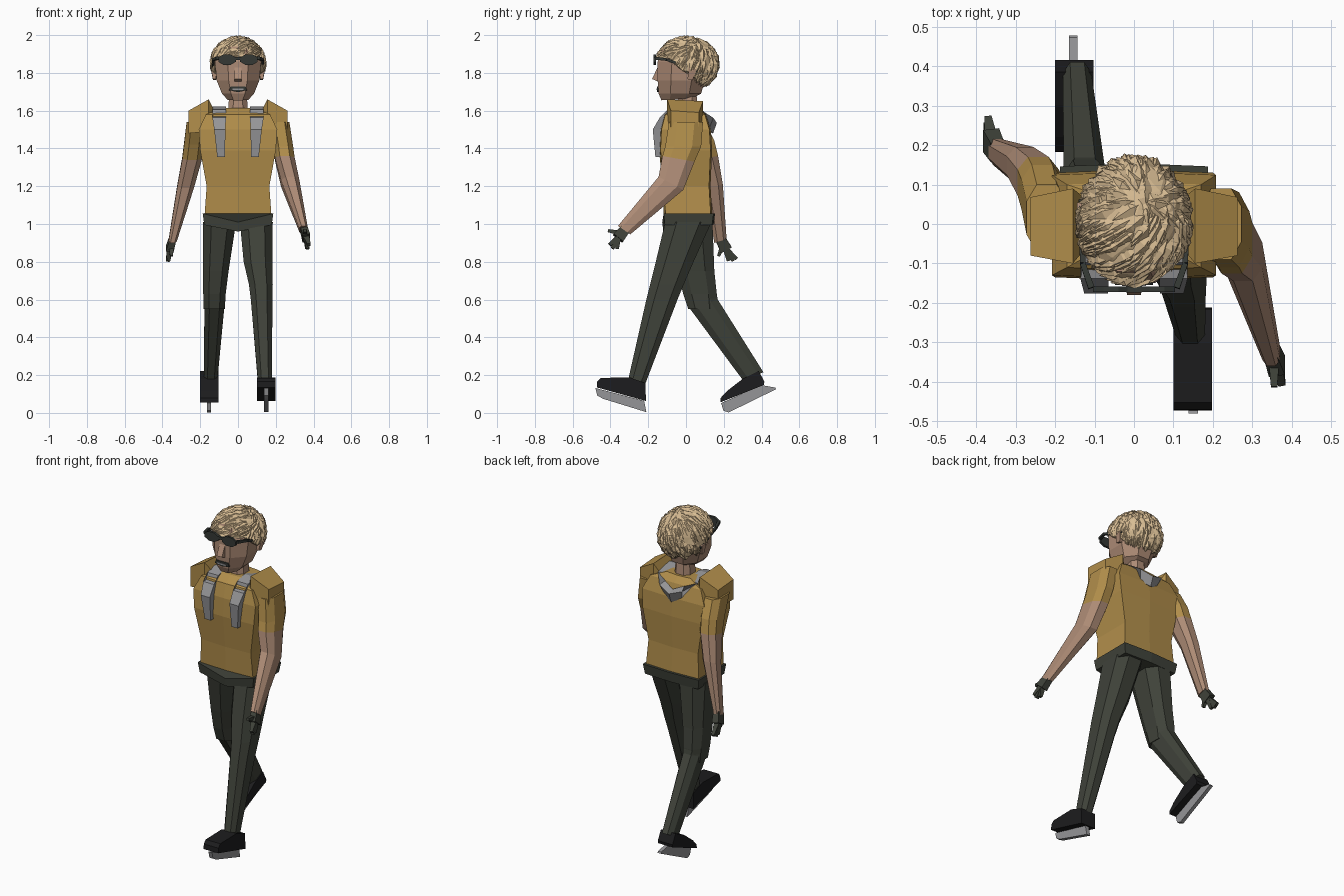
import bpy, bmesh, math, random
from mathutils import Vector

if "Cube" in bpy.data.objects:
    bpy.data.objects.remove(bpy.data.objects["Cube"])
random.seed(4)


def material(name, r, g, b):
    m = bpy.data.materials.new(name)
    m.use_nodes = True
    m.diffuse_color = (r, g, b, 1)
    m.node_tree.nodes["Principled BSDF"].inputs["Base Color"].default_value = (r, g, b, 1)
    return m


SHIRT = material("ochre cloth", .44, .27, .07)
SKIN = material("skin", .42, .26, .18)
PANTS = material("dark olive", .05, .055, .042)
SHOE = material("black leather", .012, .012, .013)
GREY = material("grey", .30, .30, .31)
HAIR = material("blond", .68, .50, .29)
LENS = material("dark lens", .035, .04, .035)


def make(name, bm, *mats):
    bmesh.ops.recalc_face_normals(bm, faces=bm.faces)
    me = bpy.data.meshes.new(name)
    bm.to_mesh(me)
    bm.free()
    for m in mats:
        me.materials.append(m)
    ob = bpy.data.objects.new(name, me)
    bpy.context.scene.collection.objects.link(ob)
    return ob


def loft(name, rings, *mats, split=99):
    """Skin over point rings; bands from index split on use the second material."""
    bm = bmesh.new()
    loops = [[bm.verts.new(p) for p in r] for r in rings]
    n = len(loops[0])
    for k, (a, b) in enumerate(zip(loops, loops[1:])):
        for i in range(n):
            f = bm.faces.new((a[i], a[(i + 1) % n], b[(i + 1) % n], b[i]))
            f.material_index = int(k >= split)
    bm.faces.new(loops[0])
    bm.faces.new(loops[-1]).material_index = int(split < 99)
    return make(name, bm, *mats)


def limb_ring(x0, x1, y0, y1, z0, z1=None, k=.25):
    """Chamfered rectangle whose height runs from z0 at y0 to z1 at y1."""
    z1 = z0 if z1 is None else z1
    uv = [(k, 0), (1 - k, 0), (1, k), (1, 1 - k), (1 - k, 1), (k, 1), (0, 1 - k), (0, k)]
    return [(x0 + (x1 - x0) * u, y0 + (y1 - y0) * v, z0 + (z1 - z0) * v) for u, v in uv]


def body_ring(a, front, back, z, drop=0):
    return [(0, front - .008, z - drop), (a, front, z), (a, back, z),
            (0, back + .008, z), (-a, back, z), (-a, front, z)]


def bar(name, p0, p1, w0, w1, mat, flat=1):
    """Tapered square bar between two points."""
    p0, p1 = Vector(p0), Vector(p1)
    d = (p1 - p0).normalized()
    u = d.cross(Vector((1, 0, 0)) if abs(d.x) < .8 else Vector((0, 0, 1))).normalized()
    v = d.cross(u) * flat
    return loft(name, [[p + (u * i + v * j) * w for i, j in ((1, 1), (1, -1), (-1, -1), (-1, 1))]
                       for p, w in ((p0, w0), (p1, w1))], mat)


def prism(name, pts, x0, x1, mat):
    """Side profile (y, z) given thickness along x."""
    return loft(name, [[(x, y, z) for y, z in pts] for x in (x0, x1)], mat)


def plate(name, pts, y0, y1, mat):
    return loft(name, [[(x, y, z) for x, z in pts] for y in (y0, y1)], mat)


# Torso and waistband
loft("shirt", [body_ring(.178, -.108, .132, 1.03, .03), body_ring(.166, -.115, .122, 1.2),
               body_ring(.2, -.135, .13, 1.39), body_ring(.208, -.13, .124, 1.5),
               body_ring(.17, -.11, .1, 1.58), body_ring(.08, -.06, .07, 1.615)], SHIRT)
loft("waistband", [body_ring(.178, -.112, .138, .995, .035),
                   body_ring(.187, -.118, .146, 1.055, .045)], PANTS)

# Shoulder pads
for side, s in (("left", 1), ("right", -1)):
    rings = []
    for x, y0, y1, z0, z1 in ((.13, -.07, .07, 1.5, 1.61), (.155, -.1, .09, 1.49, 1.66),
                              (.262, -.08, .068, 1.48, 1.6)):
        rings.append([(s * x, y0, z0), (s * x, y1, z0), (s * x, y1, z1 - .01), (s * x, y0, z1)])
    loft(side + "_shoulder_pad", rings, SHIRT)

# Arms: sleeve, then bare skin
loft("left_arm", [limb_ring(.17, .272, -.09, .09, 1.54), limb_ring(.19, .292, -.11, .08, 1.41),
                  limb_ring(.195, .3, -.125, .045, 1.36, 1.33),
                  limb_ring(.228, .325, -.145, -.015, 1.25, 1.18),
                  limb_ring(.325, .37, -.36, -.295, .99, .945)], SHIRT, SKIN, split=2)
loft("right_arm", [limb_ring(-.272, -.17, -.07, .1, 1.54), limb_ring(-.285, -.18, 0, .15, 1.42, 1.44),
                   limb_ring(-.295, -.19, .04, .17, 1.34, 1.36),
                   limb_ring(-.322, -.232, .1, .195, 1.19, 1.21),
                   limb_ring(-.368, -.325, .15, .215, .9, .92)], SHIRT, SKIN, split=2)

# Gloves
for side, wrist, palm, tips, thumb in (
        ("left", (.347, -.32, .975), (.362, -.36, .925),
         ((.375, -.405, .89), (.37, -.39, .87), (.365, -.365, .868)), (.355, -.413, .965)),
        ("right", (-.346, .183, .92), (-.362, .212, .865),
         ((-.37, .268, .815), (-.372, .25, .805), (-.368, .225, .805)), (-.352, .172, .83))):
    bar(side + "_glove_palm", wrist, palm, .027, .032, PANTS, .65)
    for i, tip in enumerate(tips):
        bar(f"{side}_glove_finger_{i + 1}", palm, tip, .016, .009, PANTS)
    mid = Vector(wrist).lerp(Vector(palm), .5)
    bar(side + "_glove_thumb", mid, thumb, .014, .008, PANTS)

# Legs in mid stride
loft("left_leg", [limb_ring(.01, .184, -.11, .135, 1.01), limb_ring(.03, .183, -.16, .04, .8),
                  limb_ring(.058, .184, -.19, -.012, .68, .68),
                  limb_ring(.068, .182, -.21, -.045, .6),
                  limb_ring(.105, .18, -.305, -.215, .18, .155)], PANTS)
loft("right_thigh", [limb_ring(-.184, -.01, -.1, .14, 1.01), limb_ring(-.184, -.05, -.045, .15, .75),
                     limb_ring(-.184, -.065, -.015, .163, .63),
                     limb_ring(-.182, -.07, .012, .163, .55)], PANTS)
loft("right_shin", [limb_ring(-.178, -.07, -.01, .16, .64), limb_ring(-.178, -.072, .022, .168, .55, .6),
                    limb_ring(-.18, -.108, .3, .41, .175, .215)], PANTS)

# Ice skates: boot, sole blade
prism("left_boot", [(-.472, .135), (-.47, .165), (-.452, .185), (-.3, .188), (-.215, .158),
                    (-.212, .063)], .1, .198, SHOE)
prism("left_blade", [(-.48, .132), (-.47, .092), (-.44, .075), (-.21, .004), (-.222, .064)],
      .138, .162, GREY)
prism("right_boot", [(.182, .056), (.184, .08), (.22, .118), (.3, .18), (.385, .222), (.415, .165),
                     (.412, .148)], -.2, -.102, SHOE)
prism("right_blade", [(.186, .052), (.198, .012), (.225, .002), (.478, .126), (.472, .134),
                      (.4, .147)], -.165, -.143, GREY)

# Straps around the neck, hanging in front: centre, half width, thickness direction
half = [((.09, -.14, 1.355), (.02, 0, 0), (0, .022, 0)), ((.096, -.152, 1.5), (.03, 0, 0), (0, .024, 0)),
        ((.1, -.118, 1.585), (.036, 0, 0), (0, .02, .02)), ((.1, -.03, 1.605), (.036, 0, 0), (0, 0, .018)),
        ((.098, .06, 1.585), (.034, .012, 0), (0, .008, .018)),
        ((.06, .115, 1.54), (.01, .012, .03), (.006, .018, -.008)),
        ((0, .135, 1.515), (0, .01, .028), (0, .018, -.008))]
rings = []
for flip, seq in ((1, half), (-1, half[-2::-1])):
    for c, w, t in seq:
        c, w, t = Vector(c), Vector(w), Vector(t)
        ring = [c + w + t, c + w - t, c - w - t, c - w + t]
        rings.append([(p.x * flip, p.y, p.z) for p in ring])
loft("neck_straps", rings, GREY)

# Neck and head
loft("neck", [limb_ring(-.055, .055, -.05, .065, 1.57), limb_ring(-.045, .045, -.04, .055, 1.7)], SKIN)
loft("head", [limb_ring(-a, a, y0, y1, z, z + dz, k=.28) for a, y0, y1, z, dz in (
    (.055, -.13, .03, 1.655, .01), (.085, -.145, .08, 1.69, .0), (.113, -.15, .1, 1.76, 0),
    (.122, -.15, .12, 1.86, 0), (.095, -.12, .1, 1.94, 0))], SKIN)
prism("nose", [(-.145, 1.84), (-.18, 1.768), (-.145, 1.752)], -.018, .018, SKIN)
plate("mouth", [(-.048, 1.708), (0, 1.698), (.048, 1.708), (.04, 1.727), (-.04, 1.727)],
      -.154, -.145, LENS)
plate("teeth", [(-.03, 1.709), (.03, 1.709), (.03, 1.717), (-.03, 1.717)], -.157, -.15, GREY)

# Ears and sunglasses
for side, s in (("left", 1), ("right", -1)):
    bar(side + "_ear", (s * .124, .022, 1.765), (s * .132, .035, 1.825), .014, .02, SKIN, .6)
    rim = []
    for i in range(8):
        a = math.tau * (i + .5) / 8
        rim.append((s * .058 + .05 * math.cos(a), 1.87 + .03 * math.sin(a)))
    plate(side + "_lens", rim, -.172, -.158, LENS)
    bar(side + "_temple", (s * .108, -.162, 1.878), (s * .13, -.1, 1.87), .008, .007, LENS)
    bar(side + "_temple_back", (s * .13, -.1, 1.87), (s * .134, .06, 1.81), .007, .006, LENS)
bar("lens_bridge", (-.02, -.165, 1.876), (.02, -.165, 1.876), .008, .008, LENS)

# Hair: jagged cap overlaid with pointed strands
MID, RAD = Vector((0, .005, 1.845)), Vector((.144, .165, .144))


def hairline(y):
    return 1.888 - .165 * min(1, max(0, (y + .1) / .2))


def on_scalp(p, scale):
    d = p - MID
    d = Vector([d[i] / RAD[i] for i in range(3)]).normalized() * scale
    return MID + Vector([d[i] * RAD[i] for i in range(3)])


bm = bmesh.new()
bmesh.ops.create_icosphere(bm, subdivisions=3, radius=1)
for v in bm.verts:
    v.co = on_scalp(MID + v.co, random.uniform(.96, 1.03))
    v.co.z = max(v.co.z, hairline(v.co.y) + random.uniform(-.012, .012))
make("hair_cap", bm, HAIR)

bm = bmesh.new()
crown = Vector((.03, .06, 1.99))
count = 0
while count < 230:
    d = Vector([random.gauss(0, 1) for i in range(3)])
    p = on_scalp(MID + d, 1)
    if p.z < hairline(p.y) + .012:
        continue
    count += 1
    n = (p - MID).normalized()
    flow = (p - crown).normalized()
    if p.y < .02 and p.z > 1.9:
        flow += Vector((-1.1, -.25, 0))
    flow = (flow - n * flow.dot(n)).normalized()
    side = n.cross(flow) * random.uniform(.012, .022)
    length = random.uniform(.06, .11)
    root, tip = on_scalp(p - flow * length * .4, .98), on_scalp(p + flow * length * .6, 1.045)
    tip.z = max(tip.z, hairline(tip.y) - .014)
    ridge = on_scalp(p, random.uniform(1.05, 1.075))
    a, b, c, e, f = [bm.verts.new(q) for q in (root, on_scalp(p + side, .99), tip,
                                               on_scalp(p - side, .99), ridge)]
    for face in ((a, b, f), (b, c, f), (c, e, f), (e, a, f), (a, e, c, b)):
        bm.faces.new(face)
make("hair_strands", bm, HAIR)
